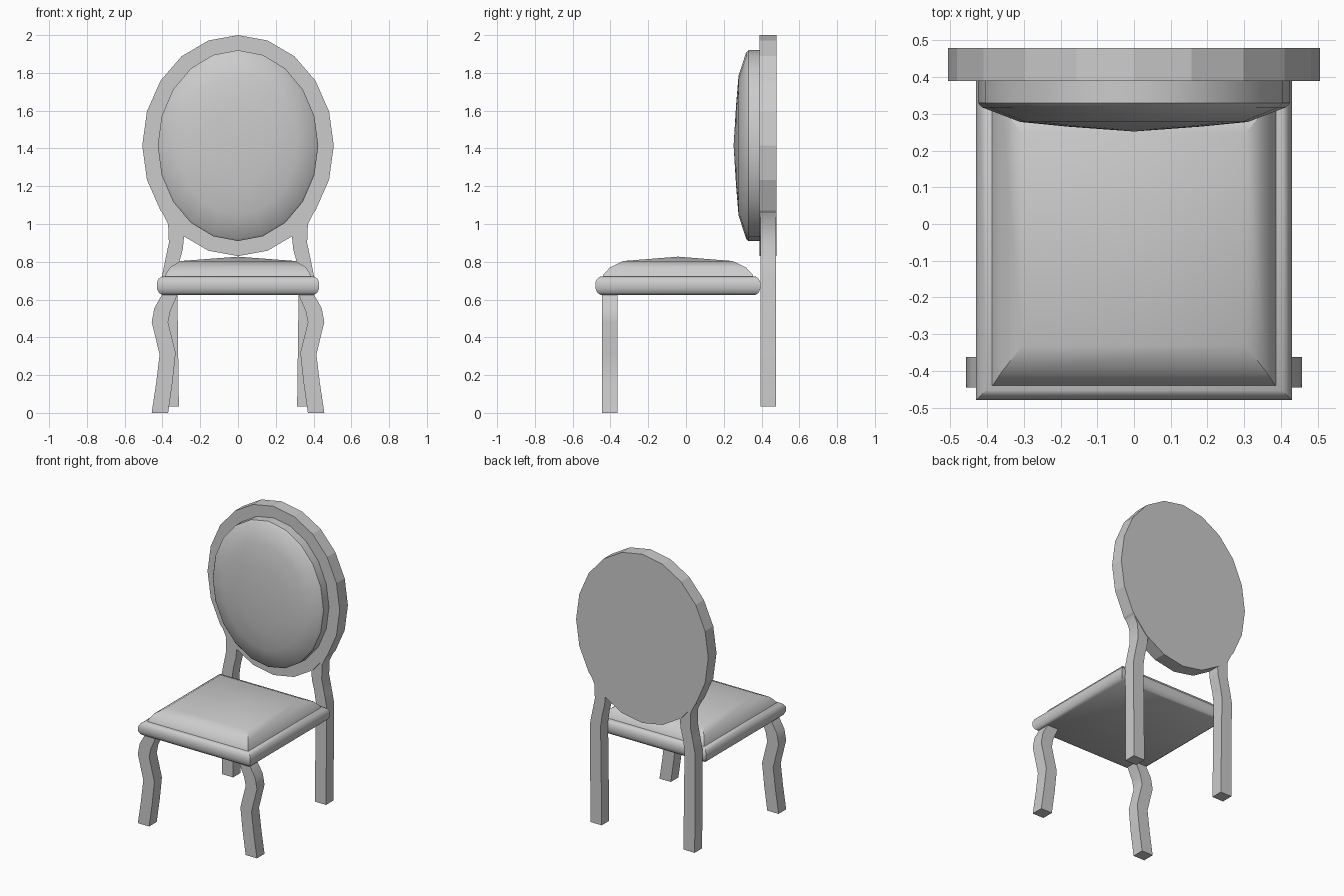
import bpy, bmesh, math

if "Cube" in bpy.data.objects:
    bpy.data.objects.remove(bpy.data.objects["Cube"])


def loft(name, rings, apex=None, smooth=None):
    """Skin a list of vertex rings; close with caps or a final apex point."""
    bm = bmesh.new()
    loops = [[bm.verts.new(p) for p in ring] for ring in rings]
    n = len(loops[0])
    for a, b in zip(loops, loops[1:]):
        for i in range(n):
            j = (i + 1) % n
            bm.faces.new((a[i], a[j], b[j], b[i]))
    bm.faces.new(loops[0])
    if apex:
        tip = bm.verts.new(apex)
        for i in range(n):
            bm.faces.new((loops[-1][i], loops[-1][(i + 1) % n], tip))
    else:
        bm.faces.new(loops[-1])
    bmesh.ops.recalc_face_normals(bm, faces=bm.faces[:])
    mesh = bpy.data.meshes.new(name)
    bm.to_mesh(mesh)
    bm.free()
    obj = bpy.data.objects.new(name, mesh)
    bpy.context.collection.objects.link(obj)
    if smooth:
        bpy.ops.object.select_all(action='DESELECT')
        obj.select_set(True)
        bpy.context.view_layer.objects.active = obj
        bpy.ops.object.shade_smooth_by_angle(angle=math.radians(smooth))
    return obj


def oval(y, rx, rz, cz=1.415, n=20):
    return [(rx * math.sin(2 * math.pi * i / n), y,
             cz + rz * math.cos(2 * math.pi * i / n)) for i in range(n)]


def rect(z, hx, hy, cy=-0.0425):
    return [(-hx, cy - hy, z), (hx, cy - hy, z), (hx, cy + hy, z), (-hx, cy + hy, z)]


def leg(name, profile, y0, y1):
    """profile rows: inner x, inner z, outer x, outer z."""
    for side, s in (("right", 1), ("left", -1)):
        loft(f"{name}_{side}",
             [[(s * xi, y0, zi), (s * xo, y0, zo), (s * xo, y1, zo), (s * xi, y1, zi)]
              for xi, zi, xo, zo in profile], smooth=35)


# Oval back panel
loft("back_frame", [oval(0.39, 0.507, 0.585), oval(0.48, 0.507, 0.585)])

# Domed back cushion
loft("back_cushion",
     [oval(y, 0.425 * k, 0.505 * k) for y, k in
      ((0.395, 1), (0.33, 1), (0.318, 0.975), (0.278, 0.73), (0.265, 0.42))],
     apex=(0, 0.252, 1.415), smooth=40)

# Seat rail with rounded edge
loft("seat",
     [rect(z, 0.43 - d, 0.4375 - d) for z, d in
      ((0.625, 0.027), (0.637, 0.01), (0.66, 0), (0.69, 0), (0.71, 0.01), (0.722, 0.027))],
     smooth=40)

# Domed seat cushion
loft("seat_cushion",
     [rect(z, hx, hy) for z, hx, hy in
      ((0.715, 0.39, 0.4), (0.735, 0.382, 0.393), (0.77, 0.36, 0.36), (0.804, 0.305, 0.29))],
     apex=(0, -0.0425, 0.827), smooth=40)

# Curved front legs
leg("front_leg",
    [(0.37, 0, 0.457, 0), (0.347, 0.16, 0.433, 0.16), (0.33, 0.32, 0.415, 0.31),
     (0.37, 0.48, 0.457, 0.48), (0.358, 0.54, 0.443, 0.555), (0.318, 0.63, 0.4, 0.63)],
    -0.445, -0.362)

# Back legs, curving up into the oval
leg("back_leg",
    [(0.313, 0.035, 0.4, 0.035), (0.322, 0.72, 0.403, 0.72), (0.31, 0.8, 0.387, 0.8),
     (0.292, 0.87, 0.366, 0.9), (0.285, 0.94, 0.37, 1.0), (0.33, 1.03, 0.405, 1.07)],
    0.394, 0.476)
